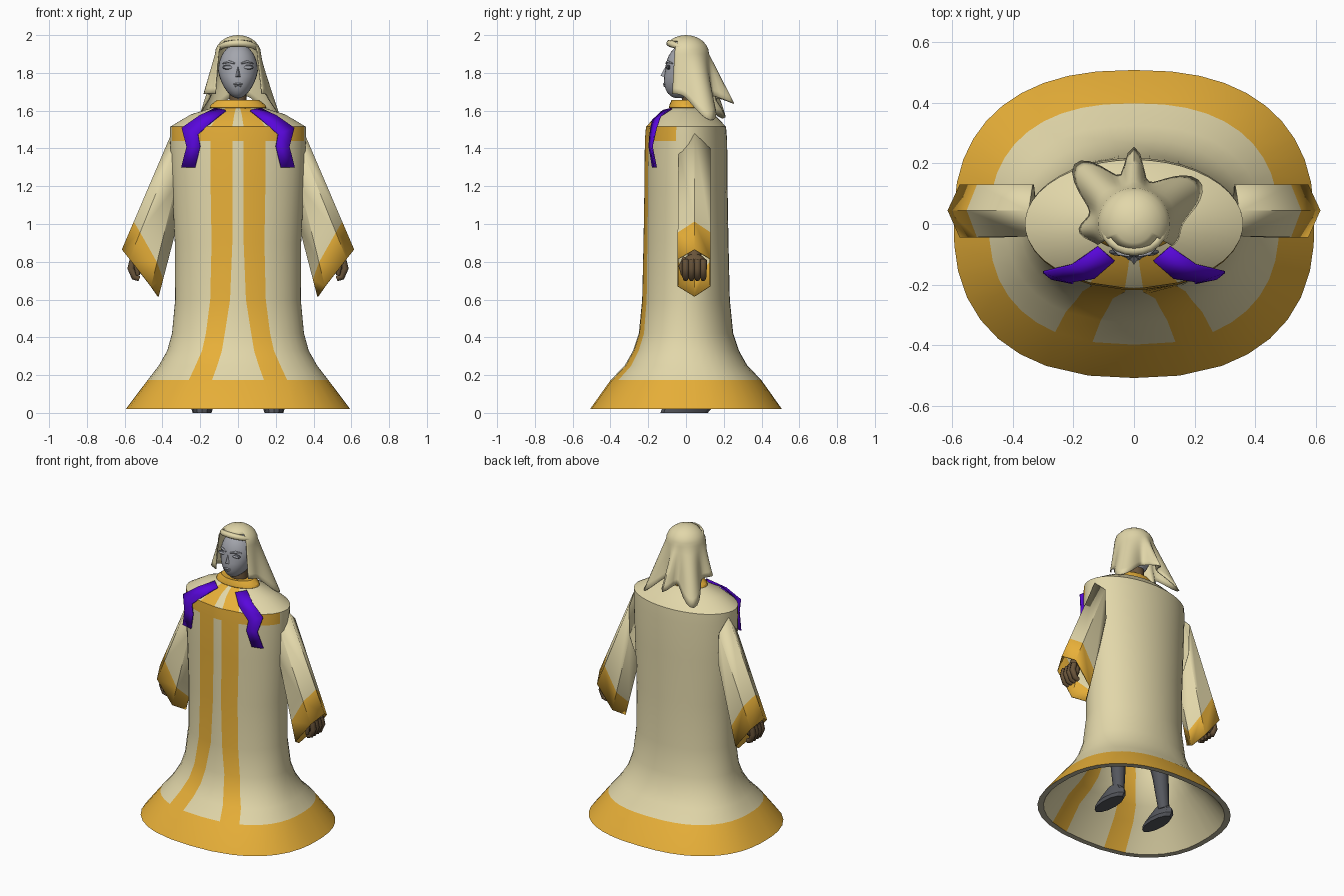
import bpy, bmesh, math
from mathutils import Vector

cube = bpy.data.objects.get("Cube")
if cube:
    bpy.data.objects.remove(cube)


def material(name, r, g, b):
    m = bpy.data.materials.new(name)
    m.use_nodes = True
    m.diffuse_color = (r, g, b, 1)
    m.node_tree.nodes["Principled BSDF"].inputs["Base Color"].default_value = (r, g, b, 1)
    return m


CREAM = material("cream cloth", .76, .68, .4)
GOLD = material("gold trim", .8, .43, .04)
PURPLE = material("purple ribbon", .1, .002, .72)
GREY = material("grey face", .37, .38, .42)
DARK = material("dark grey", .09, .095, .11)
BROWN = material("brown leather", .14, .088, .042)
LINING = material("hem lining", .5, .46, .34)


def finish(obj, angle=40):
    bpy.ops.object.select_all(action='DESELECT')
    obj.select_set(True)
    bpy.context.view_layer.objects.active = obj
    bpy.ops.object.shade_smooth_by_angle(angle=math.radians(angle))
    return obj


def build(name, verts, faces, mats, index=None, angle=40, thick=0, offset=-1):
    mesh = bpy.data.meshes.new(name)
    mesh.from_pydata(verts, [], faces)
    for m in mats:
        mesh.materials.append(m)
    if index:
        mesh.polygons.foreach_set("material_index", index)
    bm = bmesh.new()
    bm.from_mesh(mesh)
    bmesh.ops.recalc_face_normals(bm, faces=bm.faces)
    bm.to_mesh(mesh)
    bm.free()
    obj = bpy.data.objects.new(name, mesh)
    bpy.context.collection.objects.link(obj)
    if thick:
        mod = obj.modifiers.new("thickness", 'SOLIDIFY')
        mod.thickness, mod.offset = thick, offset
    return finish(obj, angle)


def loft(name, rings, mats, rule=None, closed=True, caps=False, **kw):
    """Skin a list of rings; rule(row, column) gives the material index."""
    n = len(rings[0])
    cols = n if closed else n - 1
    faces, index = [], []
    for r in range(len(rings) - 1):
        for c in range(cols):
            d = (c + 1) % n
            faces.append((r * n + c, r * n + d, (r + 1) * n + d, (r + 1) * n + c))
            index.append(rule(r, c) if rule else 0)
    if caps:
        last = (len(rings) - 1) * n
        faces += [tuple(range(n)), tuple(range(last, last + n))]
        index += [0, 0]
    return build(name, [v for ring in rings for v in ring], faces, mats, index, **kw)


def oval(x, y, z, a, b, n=24):
    return [(x + a * math.cos(math.tau * i / n), y + b * math.sin(math.tau * i / n), z) for i in range(n)]


def ball(name, loc, size, mat, seg=16):
    bpy.ops.mesh.primitive_uv_sphere_add(segments=seg, ring_count=seg // 2 + 2, radius=1, location=loc)
    obj = bpy.context.object
    obj.name, obj.scale = name, size
    obj.data.materials.append(mat)
    return finish(obj, 60)


def tube(name, points, radii, mat):
    cu = bpy.data.curves.new(name, 'CURVE')
    cu.dimensions, cu.bevel_depth, cu.bevel_resolution, cu.use_fill_caps = '3D', 1, 2, True
    sp = cu.splines.new('POLY')
    sp.points.add(len(points) - 1)
    for p, co, r in zip(sp.points, points, radii):
        p.co, p.radius = (*co, 1), r
    sp.use_smooth = True
    cu.materials.append(mat)
    obj = bpy.data.objects.new(name, cu)
    bpy.context.collection.objects.link(obj)
    return obj


# Robe: height, half width, half depth, stripe inner and outer edge
PROFILE = [(.02, .595, .508, .15, .29), (.175, .478, .398, .137, .26), (.25, .42, .325, .11, .225),
           (.33, .375, .28, .085, .19), (.42, .35, .25, .07, .17), (.6, .333, .232, .042, .147),
           (.9, .335, .225, .03, .14), (1.2, .35, .22, .03, .145), (1.44, .36, .218, .03, .145),
           (1.515, .36, .212, .03, .145), (1.58, .25, .15, .02, .1), (1.62, .12, .075, .01, .06)]
YOKE, SIDE_END, WALL = 7, math.radians(76), .035


def robe_ring(z, a, b, inner, outer, inset=0):
    a, b = a - inset, b - inset
    n = 2 + .4 * min(1, max(0, (.5 - z) / .3))
    t1, t2 = (math.asin((x / a) ** (n / 2)) for x in (inner, outer))
    angles = [0, t1] + [t2 + (SIDE_END - t2) * i / 5 for i in range(5)]
    angles += [SIDE_END + (math.pi - SIDE_END) * i / 12 for i in range(13)]
    half = []
    for t in angles:
        s, c = abs(math.sin(t)), math.cos(t)
        half.append((a * s ** (2 / n), -math.copysign(b * abs(c) ** (2 / n), c), z))
    half[0], half[-1] = (0, -b, z), (0, b, z)
    return half + [(-x, y, w) for x, y, w in half[-2:0:-1]]


# The inner wall runs down to the hem, then the outer wall runs up to the collar
inside = [robe_ring(*p, inset=WALL) for p in reversed(PROFILE[:10])]
robe_rings = inside + [robe_ring(*p) for p in PROFILE]
RIM = len(inside) - 1


def robe_rule(row, col):
    c = min(col, len(robe_rings[0]) - 1 - col)
    if row == RIM:
        return 2
    hem, yoke = row == RIM + 1, row == RIM + 9 and c < YOKE
    return 1 if hem or yoke or c == 1 else 0


loft("robe", robe_rings, [CREAM, GOLD, LINING], robe_rule, angle=35)

# Collar and neck
loft("collar", [oval(0, 0, 1.605, .13, .08), oval(0, 0, 1.617, .15, .09), oval(0, 0, 1.63, .145, .088),
                oval(0, 0, 1.656, .112, .077), oval(0, .01, 1.648, .06, .05)], [GOLD], angle=30)
loft("neck", [oval(0, .025, z, r, r) for z, r in ((1.58, .055), (1.65, .046), (1.76, .042))], [BROWN])

# Head with a tapering jaw
head = ball("head", (0, 0, 1.81), (.105, .11, .145), GREY, 28)
for v in head.data.vertices:
    t = max(0, -v.co.z)
    v.co.x *= 1 - .22 * t
    v.co.y -= .36 * t * (1 if v.co.y < 0 else .3)
build("nose", [(0, -.1, 1.85), (0, -.135, 1.785), (.019, -.105, 1.775), (-.019, -.105, 1.775)],
      [(0, 1, 2), (0, 3, 1), (1, 3, 2)], [GREY])
ball("upper_lip", (0, -.113, 1.741), (.024, .008, .006), GREY)
ball("lower_lip", (0, -.111, 1.73), (.02, .008, .006), GREY)
ball("mouth_line", (0, -.117, 1.736), (.02, .004, .0015), DARK)

for s, side in ((1, "left"), (-1, "right")):
    # Eyes and brows
    ball(side + "_eye", (s * .05, -.092, 1.83), (.033, .01, .013), DARK)
    ball(side + "_eyelid", (s * .05, -.097, 1.828), (.026, .008, .008), GREY)
    tube(side + "_brow", [(s * .016, -.105, 1.85), (s * .05, -.097, 1.86), (s * .08, -.07, 1.85)],
         [.004, .007, .003], GREY)

    # Six sided sleeve with a gold cuff
    def hexagon(ridge, upper, lower, bottom, front):
        pts = [(ridge, .045), (upper, .13), (lower, .13), (bottom, .045), (lower, front), (upper, front)]
        return [Vector((s * p[0], y, p[1])) for p, y in pts]

    top = hexagon((.352, 1.48), (.338, 1.4), (.33, 1.2), (.32, 1.0), -.04)
    end = hexagon((.615, .865), (.575, .815), (.46, .67), (.42, .615), -.045)
    rings = [[a.lerp(b, t) for a, b in zip(top, end)] for t in (0, .76, 1)]
    loft(side + "_sleeve", rings, [CREAM, GOLD], lambda r, c: r, angle=1, thick=.006)

    # Gloved hand with curled fingers
    tube(side + "_wrist", [(s * .44, .045, 1.0), (s * .53, .045, .8)], [.04, .035], BROWN)
    ball(side + "_palm", (s * .535, .045, .785), (.036, .065, .058), BROWN)
    for i in range(4):
        y = -.002 + i * .031
        tube(f"{side}_finger_{i + 1}", [(s * .555, y, .81), (s * .567, y, .765), (s * .548, y, .72),
                                        (s * .522, y, .71)], [.019, .019, .018, .014], BROWN)
    tube(side + "_thumb", [(s * .53, .0, .82), (s * .535, -.024, .775), (s * .53, -.016, .73)],
         [.018, .016, .011], BROWN)

    # Ribbon draped over the shoulder
    ribbon = [[(.065, -.122, 1.6), (.12, -.075, 1.612)], [(.13, -.178, 1.548), (.205, -.135, 1.572)],
              [(.212, -.19, 1.475), (.298, -.158, 1.508)], [(.2, -.195, 1.41), (.272, -.18, 1.41)],
              [(.227, -.176, 1.3), (.3, -.158, 1.3)]]
    loft(side + "_ribbon", [[(s * x, y, z) for x, y, z in row] for row in ribbon], [PURPLE],
         closed=False, angle=15, thick=.008, offset=0)

    # Leg and shoe
    x = s * .18
    tube(side + "_leg", [(s * .1, .02, 1.0), (s * .13, .02, .55), (s * .17, .05, .3), (x, .07, .06)],
         [.08, .06, .05, .034], DARK)
    shoe = [(0, .05, .125), (.02, .056, .13), (.05, .046, .11), (.09, .036, .05)]
    loft(side + "_shoe", [oval(s * .19, -.01 + z * .6, z, a, b, 12) for z, a, b in shoe], [DARK],
         caps=True, angle=30)

# Veil: a dome with hanging folds (angle, width, reach, drop), open at the face
FOLDS = [(0, 11, .12, .05), (-44, 20, .145, .13), (58, 24, .125, .14), (-97, 15, .05, 0), (108, 18, .02, 0)]
STEP, DOME, SKIRT, FACE = 5, 6, 8, 120


def fold(a, k):
    return sum(f[k] * math.exp(-((a - f[0]) / f[1]) ** 2) for f in FOLDS)


angles = range(-180, 180, STEP)
veil = []
for row in range(DOME + SKIRT):
    ring = []
    for a in angles:
        if row < DOME:
            phi = (row + .05) / DOME * math.pi / 2
            r, z = .122 * math.sin(phi), 1.9 + .1 * math.cos(phi)
        else:
            k = (row - DOME) / (SKIRT - 1)
            r = .122 + k * (.012 + fold(a, 2))
            z = 1.9 - k * (.21 + fold(a, 3))
        ring.append((r * math.sin(math.radians(a)), r * math.cos(math.radians(a)), z))
    veil.append(ring)
n = len(angles)
faces = [tuple(range(n))]
for r in range(len(veil) - 1):
    for c, a in enumerate(angles):
        if r < DOME - 3 or -FACE <= a < FACE:
            d = (c + 1) % n
            faces.append((r * n + c, r * n + d, (r + 1) * n + d, (r + 1) * n + c))
build("veil", [v for ring in veil for v in ring], faces, [CREAM], angle=60, thick=.006)

# Rolled front edge of the veil
arc = [math.radians(a) for a in range(-75, 76, 15)]
tube("veil_roll", [(.1 * math.sin(t), -.086 * math.cos(t), 1.925 + .032 * math.cos(t)) for t in arc],
     [.013 + .006 * math.cos(t) for t in arc], CREAM)
